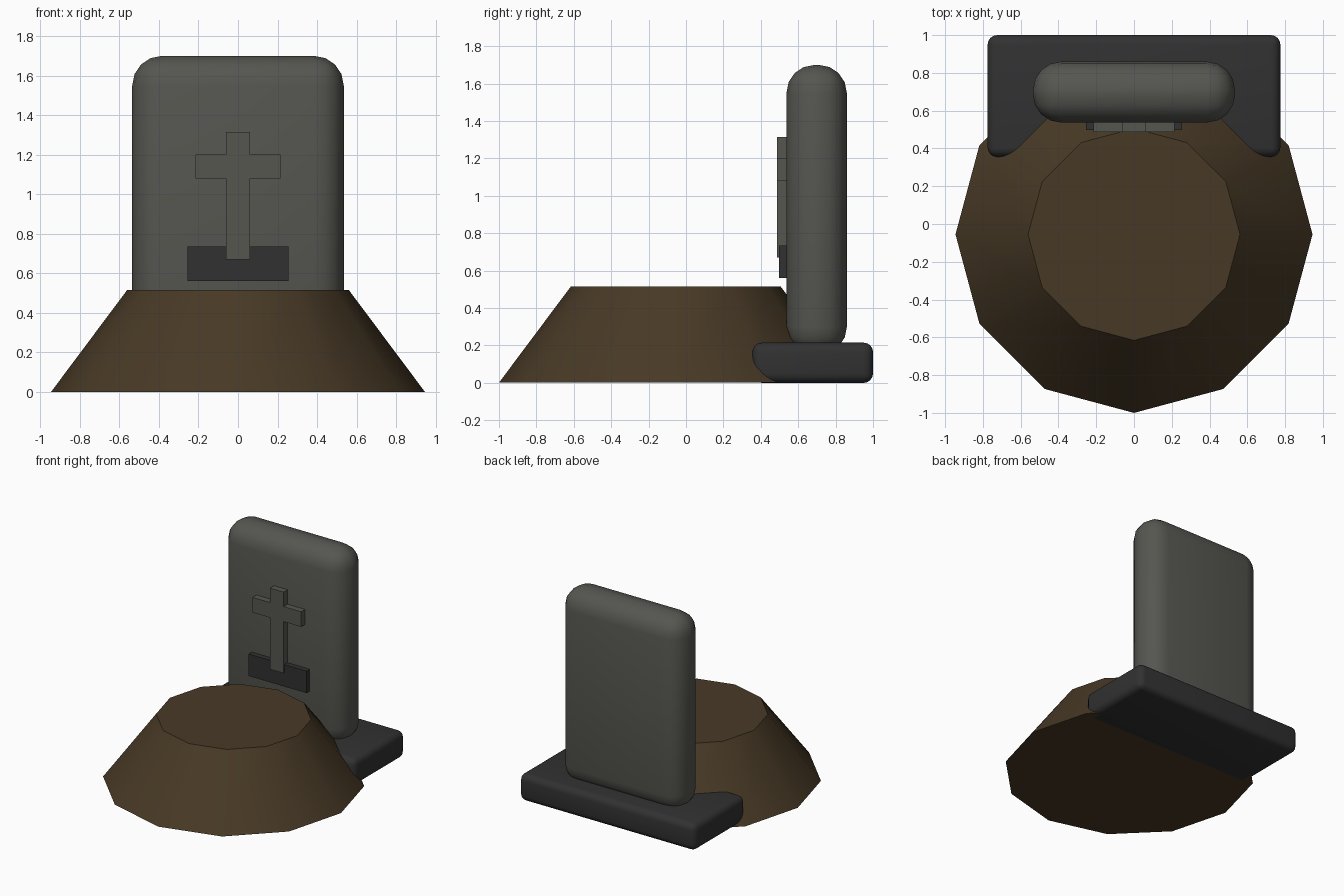
import bpy, bmesh, math
from mathutils import Matrix

if "Cube" in bpy.data.objects:
    bpy.data.objects.remove(bpy.data.objects["Cube"])


def material(name, rgb):
    m = bpy.data.materials.new(name)
    m.diffuse_color = (*rgb, 1.0)
    m.use_nodes = True
    m.node_tree.nodes["Principled BSDF"].inputs["Base Color"].default_value = m.diffuse_color
    return m


STONE = material("grey_stone", (0.092, 0.092, 0.081))
DARK = material("dark_stone", (0.031, 0.031, 0.031))
EARTH = material("brown_earth", (0.064, 0.041, 0.019))


def finish(bm, name, mat):
    bmesh.ops.recalc_face_normals(bm, faces=bm.faces)
    me = bpy.data.meshes.new(name)
    bm.to_mesh(me)
    bm.free()
    me.materials.append(mat)
    me.polygons.foreach_set("use_smooth", [True] * len(me.polygons))
    me.set_sharp_from_angle(angle=math.radians(31))
    ob = bpy.data.objects.new(name, me)
    bpy.context.collection.objects.link(ob)
    return ob


def box(name, mat, lo, hi, bevel=0.0, segments=4):
    bm = bmesh.new()
    bmesh.ops.create_cube(bm, size=1.0)
    for v in bm.verts:
        v.co = [l + (c + 0.5) * (h - l) for c, l, h in zip(v.co, lo, hi)]
    if bevel:
        bmesh.ops.bevel(bm, geom=bm.edges[:], offset=bevel, segments=segments,
                        profile=0.5, affect='EDGES')
    return finish(bm, name, mat)


# earth mound: twelve-sided frustum
bm = bmesh.new()
rings = []
for r, z in ((0.945, 0.001), (0.561, 0.515)):
    rings.append([bm.verts.new((r * math.cos(math.tau * i / 12),
                                r * math.sin(math.tau * i / 12) - 0.055, z))
                  for i in range(12)])
low, top = rings
bm.faces.new(low[::-1])
bm.faces.new(top)
for i in range(12):
    j = (i + 1) % 12
    bm.faces.new((low[i], low[j], top[j], top[i]))
finish(bm, "earth_mound", EARTH)

# plinth and rounded headstone
box("plinth", DARK, (-0.775, 0.355, 0.0), (0.775, 1.0, 0.215), 0.05)
box("headstone", STONE, (-0.535, 0.537, 0.15), (0.535, 0.86, 1.70), 0.15)

# name plate behind the foot of the cross
box("plate", DARK, (-0.255, 0.497, 0.56), (0.255, 0.55, 0.735))

# raised cross: half profile, mirrored, then extruded
half = [(0.06, 0.67), (0.06, 1.08), (0.215, 1.08), (0.215, 1.20),
        (0.06, 1.20), (0.06, 1.315)]
outline = half + [(-x, z) for x, z in reversed(half)]
bm = bmesh.new()
face = bm.faces.new([bm.verts.new((x, 0.487, z)) for x, z in outline])
ext = bmesh.ops.extrude_face_region(bm, geom=[face], use_keep_orig=True)
bmesh.ops.translate(bm, vec=(0, 0.063, 0),
                    verts=[g for g in ext["geom"] if isinstance(g, bmesh.types.BMVert)])
finish(bm, "cross", STONE)
